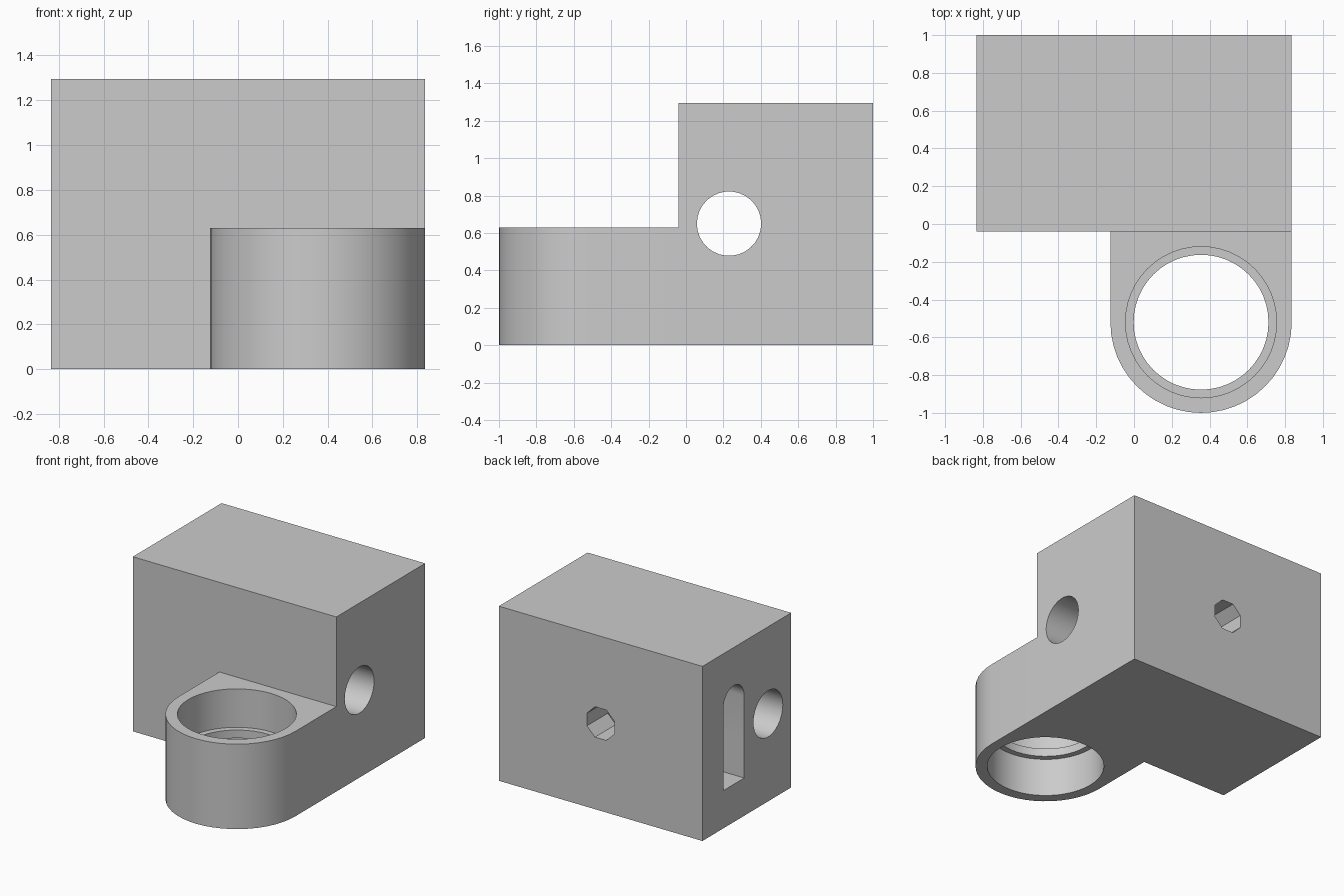
import bpy, bmesh, math
from mathutils import Matrix, Vector

cube = bpy.data.objects.get("Cube")
if cube:
    bpy.data.objects.remove(cube, do_unlink=True)

grey = bpy.data.materials.new("light grey plastic")
grey.use_nodes = True
colour = (0.6, 0.6, 0.6, 1)
grey.diffuse_color = colour
grey.node_tree.nodes["Principled BSDF"].inputs["Base Color"].default_value = colour

# Overall sizes
HALF_X, FRONT, BACK, HEIGHT = 0.835, -0.04, 1.0, 1.295
ARM_H, RING_X, RING_Y, RING_R = 0.63, 0.355, -0.52, 0.48
MID_Z = HEIGHT / 2


def prism(name, points, direction):
    """Extrude a flat outline along a direction into a closed solid."""
    bm = bmesh.new()
    face = bm.faces.new([bm.verts.new(p) for p in points])
    out = bmesh.ops.extrude_face_region(bm, geom=[face])
    moved = [v for v in out["geom"] if isinstance(v, bmesh.types.BMVert)]
    bmesh.ops.translate(bm, verts=moved, vec=Vector(direction))
    bmesh.ops.recalc_face_normals(bm, faces=bm.faces)
    mesh = bpy.data.meshes.new(name)
    bm.to_mesh(mesh)
    bm.free()
    mesh.materials.append(grey)
    obj = bpy.data.objects.new(name, mesh)
    bpy.context.collection.objects.link(obj)
    return obj


def arc(u, v, r, start, end, steps):
    """Points along an arc, both ends included."""
    angles = [math.radians(start + (end - start) * i / steps) for i in range(steps + 1)]
    return [(u + r * math.cos(a), v + r * math.sin(a)) for a in angles]


def circle(u, v, r, sides, turn=0):
    return arc(u, v, r, turn, turn + 360, sides)[:-1]


def combine(target, other, operation):
    mod = target.modifiers.new(other.name, 'BOOLEAN')
    mod.operation, mod.solver, mod.object = operation, 'EXACT', other
    bpy.context.view_layer.objects.active = target
    bpy.ops.object.modifier_apply(modifier=mod.name)
    bpy.data.objects.remove(other, do_unlink=True)


# Main block
block = prism("clamp_block", [(x, y, 0) for x, y in (
    (-HALF_X, FRONT), (HALF_X, FRONT), (HALF_X, BACK), (-HALF_X, BACK))], (0, 0, HEIGHT))

# Round-ended arm, running a little way into the block
outline = arc(RING_X, RING_Y, RING_R, 180, 360, 24)
outline += [(HALF_X, FRONT + 0.05), (RING_X - RING_R, FRONT + 0.05)]
arm = prism("ring_arm", [(x, y, 0) for x, y in outline], (0, 0, ARM_H))
combine(block, arm, 'UNION')

# Ring bore: narrow lip in the middle, wider seat above and below
for name, r, low, high in (("bore", 0.357, -0.1, ARM_H + 0.1),
                           ("upper_seat", 0.4, 0.345, ARM_H + 0.1),
                           ("lower_seat", 0.4, -0.1, 0.285)):
    cutter = prism(name, [(x, y, low) for x, y in circle(RING_X, RING_Y, r, 48)],
                   (0, 0, high - low))
    combine(block, cutter, 'DIFFERENCE')

# Rod hole straight through from side to side
rod = prism("rod_hole", [(-1, y, z) for y, z in circle(0.23, 0.65, 0.172, 30)], (2, 0, 0))
combine(block, rod, 'DIFFERENCE')

# Nut slot from the right side, flat floor and rounded top
slot_outline = [(0.51, 0.28), (0.755, 0.28)] + arc(0.6325, 0.89, 0.1225, 0, 180, 14)
slot = prism("nut_slot", [(-1, y, z) for y, z in slot_outline], (1.12, 0, 0))
combine(block, slot, 'DIFFERENCE')

# Set screw hole from the back to the rod hole
screw = prism("screw_hole", [(x, 1.1, z) for x, z in circle(0, MID_Z, 0.122, 8, 22.5)],
              (0, -0.8, 0))
combine(block, screw, 'DIFFERENCE')

# Smooth the curved walls, keep edges sharp
bpy.ops.object.select_all(action='DESELECT')
block.select_set(True)
bpy.context.view_layer.objects.active = block
bpy.ops.object.shade_smooth_by_angle(angle=math.radians(30))
